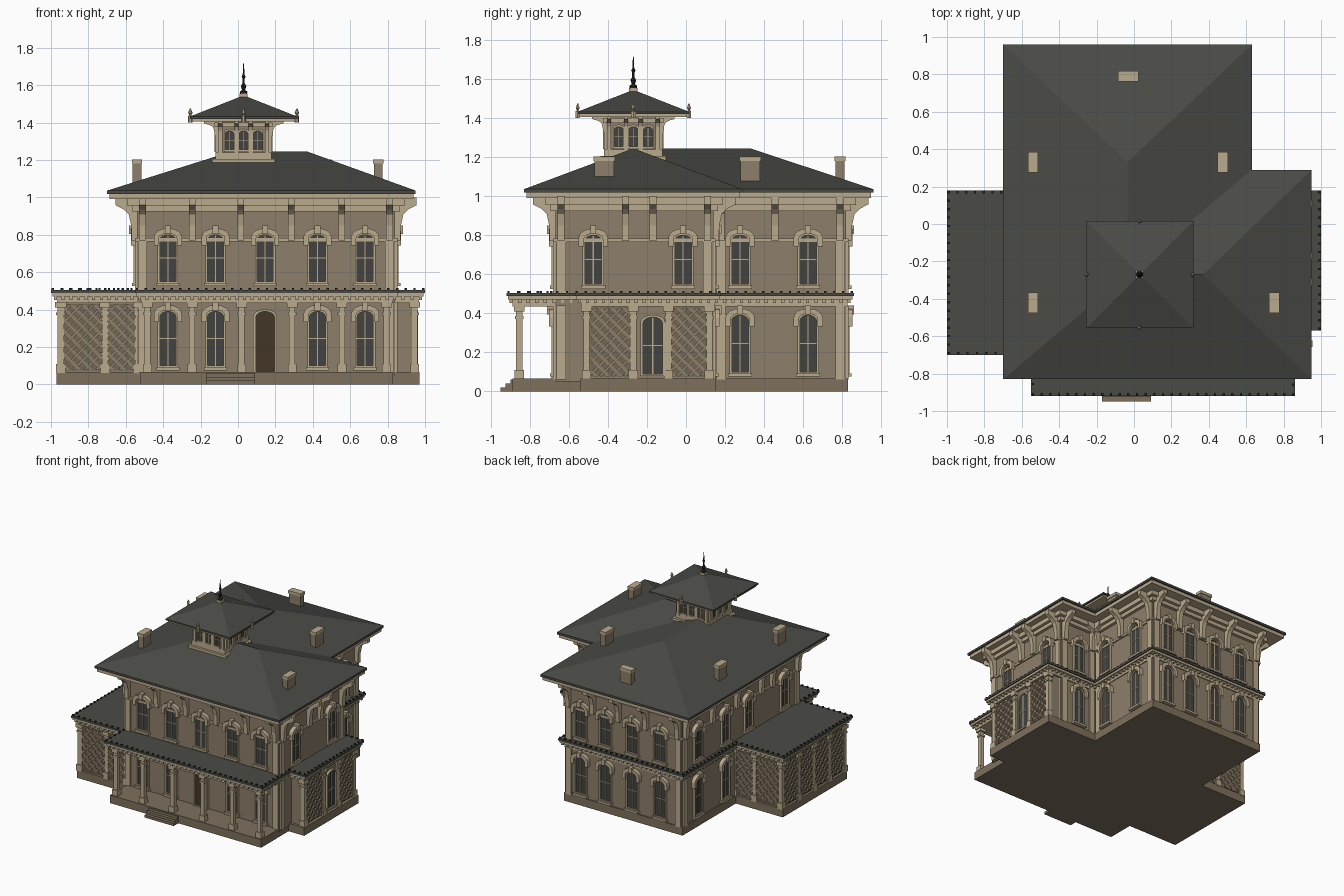
import bpy, bmesh, math
from mathutils import Matrix, Vector

if "Cube" in bpy.data.objects:
    bpy.data.objects.remove(bpy.data.objects["Cube"])

COLOURS = {
    "wall tan": (0.27, 0.215, 0.145), "trim cream": (0.50, 0.41, 0.27),
    "roof slate": (0.068, 0.070, 0.060), "glass grey": (0.055, 0.057, 0.053),
    "door brown": (0.055, 0.037, 0.020), "base stone": (0.21, 0.165, 0.11),
    "screen shade": (0.17, 0.135, 0.088), "iron black": (0.022, 0.022, 0.020),
}
mats = {}
for n, c in COLOURS.items():
    mats[n] = bpy.data.materials.new(n)
    mats[n].diffuse_color = (*c, 1)

parts = {}          # part name -> (bmesh, material name)
I = Matrix.Identity(4)


def get(part, mat):
    return parts.setdefault(part, (bmesh.new(), mat))[0]


def frame(x, y, deg):
    """Wall frame: local x along the wall, local -y outward."""
    return Matrix.Translation((x, y, 0)) @ Matrix.Rotation(math.radians(deg), 4, 'Z')


def loft(part, mat, a, b, M=I, cap=True, skip=()):
    """Join two matching closed loops of 3D points."""
    bm, n = get(part, mat), len(a)
    va = [bm.verts.new(M @ Vector(p)) for p in a]
    vb = [bm.verts.new(M @ Vector(p)) for p in b]
    for i in range(n):
        if i not in skip:
            j = (i + 1) % n
            bm.faces.new((va[i], va[j], vb[j], vb[i]))
    if cap:
        bm.faces.new(va[::-1])
        bm.faces.new(vb)


def plan(part, mat, pts, z0, z1):
    loft(part, mat, [(x, y, z0) for x, y in pts], [(x, y, z1) for x, y in pts])


def box(part, mat, x0, x1, y0, y1, z0, z1, M=I):
    r = [(x0, y0), (x1, y0), (x1, y1), (x0, y1)]
    loft(part, mat, [(*p, z0) for p in r], [(*p, z1) for p in r], M)


def plate(part, mat, pts, d0, d1, M):
    """Outline in wall (x, z), standing out from d0 to d1."""
    loft(part, mat, [(x, -d0, z) for x, z in pts], [(x, -d1, z) for x, z in pts], M)


def ring(part, mat, outer, inner, d, M, skip=()):
    o0, o1, i1, i0 = [[(x, -e, z) for x, z in p] for p, e in
                      ((outer, 0), (outer, d), (inner, d), (inner, 0))]
    for a, b in ((o0, o1), (o1, i1), (i1, i0)):
        loft(part, mat, a, b, M, False, skip)


def hull(part, mat, pts):
    bm = get(part, mat)
    bmesh.ops.convex_hull(bm, input=[bm.verts.new(p) for p in pts])


def lathe(part, mat, x, y, profile, n=8):
    rings = [[(x + r * math.cos(k * math.tau / n), y + r * math.sin(k * math.tau / n), z)
              for k in range(n)] for r, z in profile]
    for a, b in zip(rings, rings[1:]):
        loft(part, mat, a, b)


def offset(pts, d):
    """Grow a right-angled, counter-clockwise outline by d."""
    out, n = [], len(pts)
    for i in range(n):
        p, q, r = (Vector(pts[(i + k) % n]) for k in (-1, 0, 1))
        e, f = (q - p).normalized(), (r - q).normalized()
        out.append((q.x + d * (e.y + f.y), q.y - d * (e.x + f.x)))
    return out


def studs(part, mat, pts, z0, z1, w, step):
    """Small blocks in a row along an outline."""
    for p, q in zip(pts, pts[1:] + pts[:1]):
        p, q = Vector(p), Vector(q)
        n = max(1, int((q - p).length / step))
        for i in range(n + 1):
            c = p.lerp(q, i / n)
            box(part, mat, c.x - w, c.x + w, c.y - w, c.y + w, z0, z1)


def arch(w, z0, z1, rise, n=8):
    return [(-w / 2, z0), (w / 2, z0)] + [
        (w / 2 * math.cos(math.pi * i / n), z1 - rise + rise * math.sin(math.pi * i / n))
        for i in range(n + 1)]


def window(M, x, z0, z1, w=0.085, hood=True, door=False):
    M = M @ Matrix.Translation((x, 0, 0))
    rise = w * 0.32
    if door:
        plate("front_door", "door brown", arch(w, z0, z1, rise), 0, 0.006, M)
    else:
        plate("window_glass", "glass grey", arch(w, z0, z1, rise), 0, 0.006, M)
        t, zm = w * 0.035, (z0 + z1) / 2
        box("window_bars", "trim cream", -t, t, -0.010, 0, z0, z1 - 0.005, M)
        box("window_bars", "trim cream", -w / 2, w / 2, -0.010, 0, zm - t, zm + t, M)
    ring("window_frames", "trim cream", arch(w * 1.28, z0 - 0.012, z1 + 0.012, rise * 1.2),
         arch(w, z0, z1, rise), 0.018, M)
    if hood:
        zs = z1 - rise - 0.03
        ring("window_hoods", "trim cream", arch(w + 0.065, zs, z1 + 0.035, rise + 0.02),
             arch(w + 0.012, zs, z1 + 0.008, rise), 0.032, M, skip=(0,))
        box("window_hoods", "trim cream", -0.015, 0.015, -0.042, 0, z1 + 0.005, z1 + 0.05, M)
        box("window_sills", "trim cream", -w * 0.72, w * 0.72, -0.028, 0, z0 - 0.025, z0 - 0.008, M)


def bracket(M, x, z0, z1, reach, w):
    """Scrolled eave bracket, profile extruded along the wall."""
    h = z1 - z0
    prof = [(0, 0), (.25, 0), (.27, .35), (.38, .6), (.62, .72), (1, .82), (1, 1), (0, 1)]
    side = [[(x + s * w / 2, -reach * a, z0 + h * b) for a, b in prof] for s in (-1, 1)]
    loft("eave_brackets", "trim cream", *side, M)


def column(x, y, z0=0.06, z1=0.44, w=0.016):
    for k, a, b in ((1, z0, z1), (1.5, z0, z0 + 0.05), (1.4, z1 - 0.07, z1 - 0.055), (1.7, z1 - 0.03, z1)):
        box("porch_columns", "trim cream", x - w * k, x + w * k, y - w * k, y + w * k, a, b)


def lattice(M, x0, x1, z0=0.075, z1=0.43, step=0.062, t=0.007):
    """Shaded panel with crossing diagonal strips."""
    box("lattice_backing", "screen shade", x0, x1, -0.006, 0, z0, z1, M)
    w, h = x1 - x0, z1 - z0
    for s in (0, 1):
        c = step / 2
        while c < w + h:
            a, b = max(0, c - h), min(w, c)
            ends = [(u, c - u) for u in (a, b)]
            if b - a > 0.01:
                pts = [(u + k * t, v + k * t) for k, e in ((-1, ends), (1, ends[::-1])) for u, v in e]
                pts = [(min(max(u, 0), w), min(max(v, 0), h)) for u, v in pts]
                plate("lattice_strips", "trim cream" if s else "wall tan",
                      [(x0 + (w - u if s else u), z0 + v) for u, v in pts], 0, 0.012 + 0.004 * s, M)
            c += step


# --- main walls, base and ground-floor outline
house = [(-.54, -.67), (.84, -.67), (.84, .14), (.5, .14), (.5, .82), (-.54, .82)]
ground = [(-.96, -.66), (-.51, -.66), (-.51, -.88), (.82, -.88), (.82, -.53), (.96, -.53),
          (.96, .14), (.5, .14), (.5, .82), (-.54, .82), (-.54, .14), (-.96, .14)]
plan("main_walls", "wall tan", house, 0.05, 0.99)
plan("stone_base", "base stone", offset(ground, 0.01), 0, 0.065)
box("left_porch_room", "wall tan", -.95, -.53, -.65, .13, .05, .45)
box("right_bay_room", "wall tan", .83, .945, -.52, .13, .05, .45)
for i in range(3):
    box("front_steps", "base stone", -.17, .09, -.95 + i * .025, -.88, 0, .02 * (i + 1))

# --- porch entablature, roof and trimmings
plan("porch_entablature", "trim cream", offset(ground, 0.008), 0.435, 0.47)
plan("porch_cornice", "trim cream", offset(ground, 0.032), 0.47, 0.488)
plan("porch_roof", "roof slate", offset(ground, 0.04), 0.488, 0.505)
studs("porch_dentils", "trim cream", offset(ground, 0.016), 0.452, 0.472, 0.008, 0.04)
studs("porch_cresting", "iron black", offset(ground, 0.03), 0.503, 0.515, 0.006, 0.045)

# --- windows and brackets, wall by wall
walls = [  # frame, upper windows, lower windows, brackets
    (frame(0, -.67, 0), (-.375, -.12, .145, .425, .68), (-.375, -.12, .425, .68),
     (-.51, -.245, .015, .285, .555, .81)),
    (frame(.84, 0, 90), (-.475, -.015), (), (-.64, -.31, -.17, .11)),
    (frame(.5, 0, 90), (.277, .626), (.277, .626), (.18, .455, .79)),
    (frame(0, .14, 180), (-.67,), (-.67,), (-.81, -.54)),
    (frame(0, .82, 180), (-.36, -.14, .1, .35), (-.36, -.14, .1, .35), (-.47, -.25, -.02, .225, .51)),
    (frame(-.54, 0, -90), (-.626, -.277, .015, .475), (-.626, -.277), (-.79, -.455, -.14, .17, .31, .64)),
]
for M, up, low, brs in walls:
    for x in up:
        window(M, x, 0.55, 0.80)
    for x in low:
        window(M, x, 0.10, 0.39)
    for x in brs:
        bracket(M, x, 0.77, 1.0, 0.115, 0.036)
    for x in (brs[0], brs[-1]):
        for a, b in ((.505, .78), (.06, .44)):
            box("corner_pilasters", "trim cream", x - .024, x + .024, -.012, 0, a, b, M)
window(walls[0][0], .145, 0.07, 0.39, 0.1, False, True)

# --- porch columns and lattice screens
for x in (-.485, -.245, .02, .29, .555, .795):
    column(x, -.855)
for y, deg in ((-.65, 0), (.13, 180)):
    M = frame(0, y, deg)
    for a, b in ((-.94, -.725), (-.70, -.54)):
        lattice(M, *((a, b) if deg == 0 else (-b, -a)))
    for x in (-.945, -.712, -.535):
        column(x, y)
M = frame(-.95, 0, -90)
for i in range(4):
    lattice(M, -.12 + i * .195, .065 + i * .195)
    column(-.95, -.065 - i * .195)
M = frame(.945, 0, 90)
lattice(M, -.49, -.285)
lattice(M, -.09, .11)
window(M, -.17, 0.09, 0.38, 0.10, False)
for y in (-.51, -.27, -.09, .12):
    column(.945, y)

# --- string course, main cornice and hipped roofs
plan("string_course", "trim cream", offset(house, 0.012), 0.765, 0.782)
plan("frieze_moulding", "trim cream", offset(house, 0.025), 0.925, 0.955)
plan("frieze_cornice", "trim cream", offset(house, 0.05), 0.955, 0.99)
eave = [(-.70, -.83), (.95, -.83), (.95, .29), (.63, .29), (.63, .96), (-.70, .96)]
plan("eave_soffit", "trim cream", offset(eave, -0.012), 0.99, 1.018)
plan("eave_edge", "roof slate", eave, 1.018, 1.036)


def hip(part, x0, x1, y0, y1, z0, ridge, z1):
    hull(part, "roof slate", [(x, y, z0) for x in (x0, x1) for y in (y0, y1)] + [(*p, z1) for p in ridge])


hip("main_hip_roof", -.70, .95, -.83, .29, 1.036, [(-.035, -.27), (.37, -.27)], 1.245)
hip("rear_hip_roof", -.70, .63, -.83, .96, 1.036, [(-.035, -.165), (-.035, .33)], 1.245)

# --- chimneys
for x, y, a, b in ((-.54, .33, .028, .055), (-.54, -.42, .028, .055), (.475, .33, .028, .055),
                   (.75, -.42, .028, .055), (-.03, .79, .055, .028)):
    box("chimneys", "wall tan", x - a + .005, x + a - .005, y - b + .005, y + b - .005, 1.04, 1.18)
    box("chimney_caps", "trim cream", x - a, x + a, y - b, y + b, 1.18, 1.203)

# --- cupola
CX, CY = .03, -.27


def square(part, mat, r, z0, z1):
    box(part, mat, CX - r, CX + r, CY - r, CY + r, z0, z1)


square("cupola_base", "wall tan", .155, 1.08, 1.19)
square("cupola_base_moulding", "trim cream", .168, 1.185, 1.205)
square("cupola_sill", "trim cream", .15, 1.205, 1.24)
square("cupola_walls", "wall tan", .137, 1.24, 1.41)
square("cupola_frieze", "trim cream", .155, 1.375, 1.40)
square("cupola_soffit", "trim cream", .275, 1.405, 1.42)
square("cupola_eave", "roof slate", .287, 1.42, 1.432)
hip("cupola_roof", CX - .287, CX + .287, CY - .287, CY + .287, 1.432, [(CX, CY)], 1.545)
for k in range(4):
    M = Matrix.Translation((CX, CY, 0)) @ Matrix.Rotation(k * math.pi / 2, 4, 'Z') @ Matrix.Translation((0, -.137, 0))
    for x in (-.075, 0, .075):
        window(M, x, 1.255, 1.355, 0.045, False)
    for x in (-.125, -.038, .038, .125):
        bracket(M, x, 1.33, 1.41, 0.075, 0.022)
        box("cupola_posts", "trim cream", x - .011, x + .011, -.014, 0, 1.23, 1.34, M)
    p = M @ Vector((0, -.148, 0))
    lathe("cupola_ornaments", "trim cream", p.x, p.y,
          [(.012, 1.40), (.012, 1.435), (.005, 1.44), (.012, 1.452), (.003, 1.475)], 6)
square("finial_base", "trim cream", .022, 1.52, 1.555)
lathe("finial", "iron black", CX, CY, [(.018, 1.55), (.02, 1.565), (.008, 1.575), (.015, 1.595), (.006, 1.61),
                                     (.006, 1.635), (.011, 1.645), (.005, 1.655), (.002, 1.715)])

# --- turn every part into an object
for name, (bm, mat) in parts.items():
    bmesh.ops.recalc_face_normals(bm, faces=bm.faces)
    me = bpy.data.meshes.new(name)
    bm.to_mesh(me)
    bm.free()
    me.materials.append(mats[mat])
    bpy.context.collection.objects.link(bpy.data.objects.new(name, me))

for m in bpy.data.materials:
    if m.users and not m.is_grease_pencil:
        m.use_nodes = True
        m.node_tree.nodes["Principled BSDF"].inputs["Base Color"].default_value = m.diffuse_color
